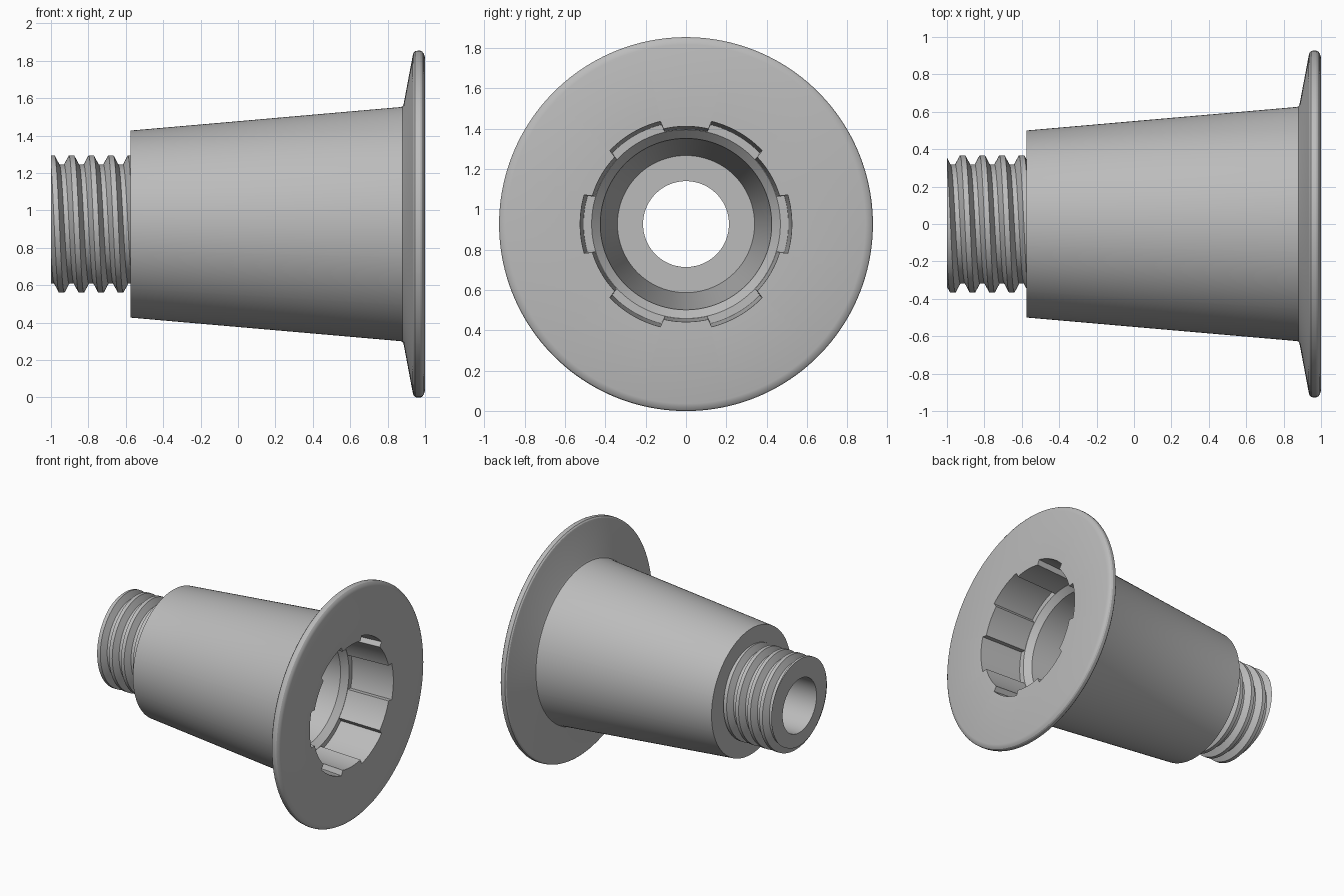
import bpy
import bmesh
from math import radians, cos, sin, pi

cube = bpy.data.objects.get("Cube")
if cube:
    bpy.data.objects.remove(cube, do_unlink=True)

AXIS_Z = 0.927
HOLE = 0.213
SHOULDER = -0.575

grey = bpy.data.materials.new("plain_grey")
grey.use_nodes = True
grey.diffuse_color = (0.5, 0.5, 0.5, 1)
grey.node_tree.nodes["Principled BSDF"].inputs["Base Color"].default_value = (0.5, 0.5, 0.5, 1)


def point(x, r, a):
    """Position at distance r from the long axis, at angle a from +y towards +z."""
    return (x, r * cos(a), AXIS_Z + r * sin(a))


def skin(name, columns, closed):
    """Join neighbouring columns of points with quads, weld and shade."""
    bm = bmesh.new()
    cols = [[bm.verts.new(p) for p in col] for col in columns]
    rows = len(cols[0])
    for a, b in zip(cols, cols[1:]):
        for i in range(rows if closed else rows - 1):
            j = (i + 1) % rows
            bm.faces.new((a[i], a[j], b[j], b[i]))
    bmesh.ops.remove_doubles(bm, verts=bm.verts, dist=1e-5)
    bmesh.ops.recalc_face_normals(bm, faces=bm.faces)
    mesh = bpy.data.meshes.new(name)
    bm.to_mesh(mesh)
    bm.free()
    mesh.materials.append(grey)
    obj = bpy.data.objects.new(name, mesh)
    bpy.context.collection.objects.link(obj)
    bpy.ops.object.select_all(action="DESELECT")
    obj.select_set(True)
    bpy.context.view_layer.objects.active = obj
    bpy.ops.object.shade_smooth_by_angle(angle=radians(25))
    return obj


# Tapered body with flange: (x, radius, radius inside a bore notch)
outer = [(SHOULDER, HOLE), (SHOULDER, 0.5), (0.872, 0.626), (0.88, 0.63),
         (0.886, 0.645), (0.934, 0.9), (0.938, 0.915), (0.947, 0.925),
         (0.96, 0.927), (0.975, 0.927), (0.985, 0.922), (0.994, 0.91), (1.0, 0.89)]
mouth = [(1.0, 0.485, 0.525), (0.65, 0.47, 0.508), (0.65, 0.468, 0.468)]
inner = [(0.605, 0.425), (-0.42, 0.34), (-0.42, HOLE)]
profile = [(x, r, r) for x, r in outer] + mouth + [(x, r, r) for x, r in inner]

# Six evenly spaced notches, each with steep side walls
columns = []
for n in range(6):
    middle = n * 60
    spots = [(-16 + 2 * i, True) for i in range(17)]
    spots += [(16.8 + 26.4 * i / 12, False) for i in range(13)]
    for degrees, notched in spots:
        a = radians(middle + degrees)
        columns.append([point(x, deep if notched else r, a) for x, r, deep in profile])
columns.append(columns[0])
skin("flanged_body", columns, True)

# Threaded neck: one helical ridge, cut flat at the open end
PITCH, ROOT, CREST = 0.105, 0.318, 0.367
FLAT, FOOT = 0.014, 0.04
END = -1.0
STEPS = 120


def thread_radius(offset):
    d = abs((offset + PITCH / 2) % PITCH - PITCH / 2)
    t = min(max((d - FLAT) / (FOOT - FLAT), 0), 1)
    return CREST + (ROOT - CREST) * t


columns = []
for s in range(STEPS + 1):
    a = 2 * pi * s / STEPS
    phase = -0.89 + PITCH * (a - pi / 2) / (2 * pi)
    col = [point(SHOULDER, HOLE, a), point(END, HOLE, a)]
    for k in range(-3, 6):
        for offset in (-FOOT, -FLAT, FLAT, FOOT):
            x = min(max(phase + k * PITCH + offset, END), SHOULDER)
            col.append(point(x, thread_radius(x - phase), a))
    columns.append(col)
skin("threaded_neck", columns, False)
